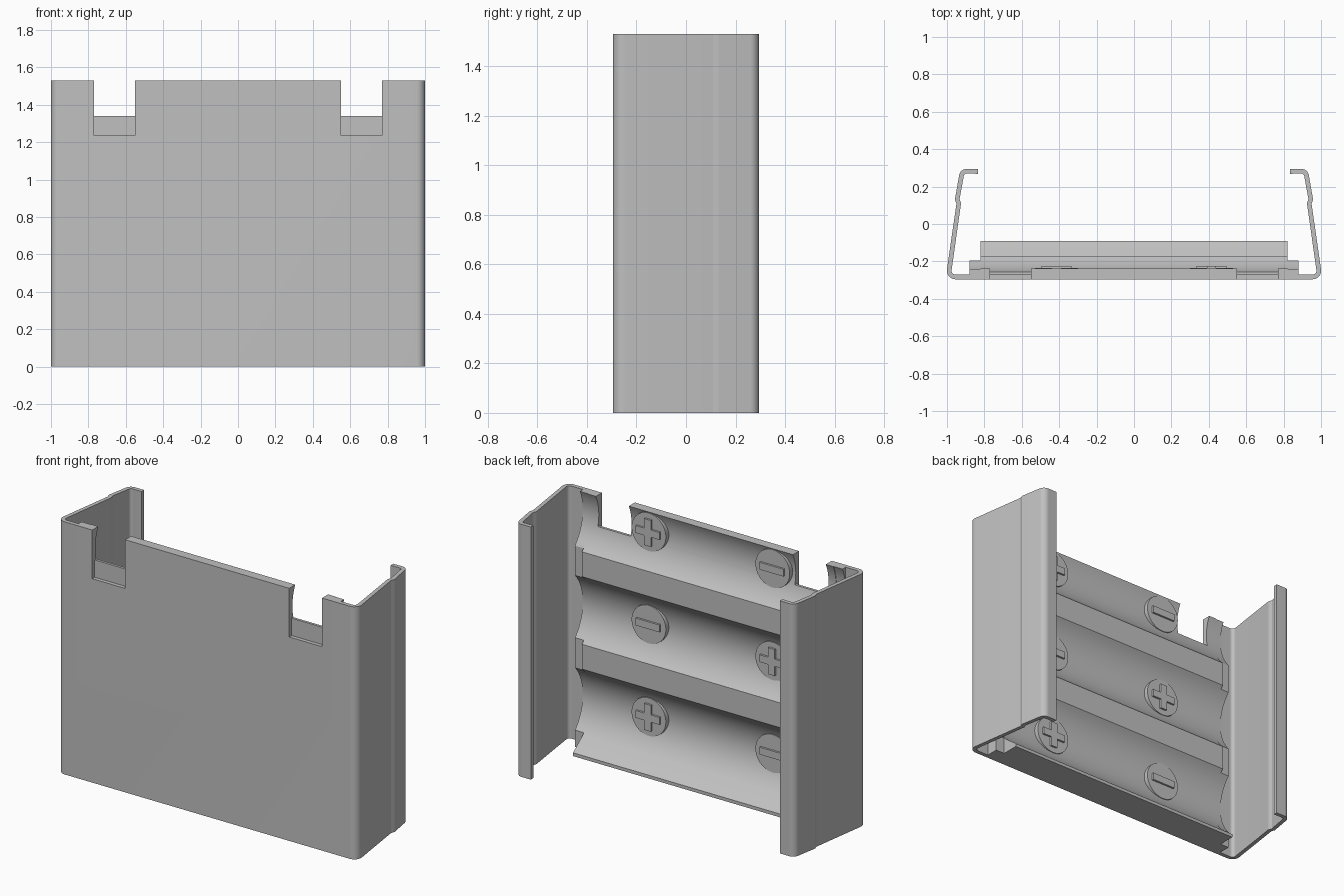
import bpy, bmesh, math
from mathutils import Vector

if "Cube" in bpy.data.objects:
    bpy.data.objects.remove(bpy.data.objects["Cube"], do_unlink=True)

GREY = (0.53, 0.53, 0.53, 1)
grey = bpy.data.materials.new("plain_grey")
grey.use_nodes = True
grey.diffuse_color = GREY
grey.node_tree.nodes["Principled BSDF"].inputs["Base Color"].default_value = GREY

HEIGHT = 1.53
ROWS = (0.29, 0.85, 1.41)      # centre heights of the three troughs
RADIUS, AXIS_Y = 0.278, 0.013  # trough cylinder


def arc(cx, cy, r, a0, a1, n=10):
    angles = [math.radians(a0 + (a1 - a0) * i / n) for i in range(n + 1)]
    return [(cx + r * math.cos(a), cy + r * math.sin(a)) for a in angles]


def prism(name, points, offset):
    """Extrude a closed outline of 3D points along an offset."""
    bm = bmesh.new()
    face = bm.faces.new([bm.verts.new(p) for p in points])
    new = bmesh.ops.extrude_face_region(bm, geom=[face])["geom"]
    bmesh.ops.translate(bm, vec=Vector(offset),
                        verts=[g for g in new if isinstance(g, bmesh.types.BMVert)])
    bmesh.ops.recalc_face_normals(bm, faces=bm.faces)
    mesh = bpy.data.meshes.new(name)
    bm.to_mesh(mesh)
    bm.free()
    mesh.materials.append(grey)
    obj = bpy.data.objects.new(name, mesh)
    bpy.context.collection.objects.link(obj)
    return obj


def box(name, x0, x1, y0, y1, z0, z1):
    outline = [(x0, y0, z0), (x1, y0, z0), (x1, y1, z0), (x0, y1, z0)]
    return prism(name, outline, (0, 0, z1 - z0))


def cut(obj, cutter):
    mod = obj.modifiers.new("notch", 'BOOLEAN')
    mod.operation, mod.solver, mod.object = 'DIFFERENCE', 'EXACT', cutter
    bpy.context.view_layer.objects.active = obj
    bpy.ops.object.modifier_apply(modifier=mod.name)
    bpy.data.objects.remove(cutter, do_unlink=True)


def smooth(obj):
    bpy.ops.object.select_all(action='DESELECT')
    obj.select_set(True)
    bpy.context.view_layer.objects.active = obj
    bpy.ops.object.shade_smooth_by_angle(angle=math.radians(25))


def thicken(path, half):
    """Closed outline of a sheet around a centre line."""
    pts = [Vector(p) for p in path]
    left, right = [], []
    for i, p in enumerate(pts):
        a = (p - pts[max(i - 1, 0)]).normalized()
        b = (pts[min(i + 1, len(pts) - 1)] - p).normalized()
        t = (a + b).normalized()
        side = Vector((-t.y, t.x)) * half
        left.append(p + side)
        right.append(p - side)
    return left + right[::-1]


# Bent sheet shell with sprung side walls and hooked lips
half_path = arc(0.955, -0.25, 0.033, -90, 8)
half_path += [(0.937, 0.11), (0.945, 0.132)]
half_path += arc(0.895, 0.254, 0.028, 8, 97)
half_path += [(0.835, 0.281)]
path = [(-x, y) for x, y in reversed(half_path)] + half_path
shell = prism("shell", [(p.x, p.y, 0) for p in thicken(path, 0.0125)], (0, 0, HEIGHT))

# Trough insert and its stepped end flanges
limit = math.degrees(math.asin(0.205 / RADIUS))
top_limit = math.degrees(math.asin(0.12 / RADIUS))
profile = [(-0.272, 0), (-0.09, 0), (-0.09, 0.02)]
for row in ROWS:
    end = top_limit if row == ROWS[-1] else limit
    profile += arc(AXIS_Y, row, RADIUS, 180 + limit, 180 - end, 20)
profile += [(-0.272, HEIGHT)]
insert = prism("trough_insert", [(-0.82, y, z) for y, z in profile], (1.64, 0, 0))
flange_profile = [(min(y, -0.192) - 0.003, z) for y, z in profile]
flanges = [prism(f"{label}_flange", [(x, y, z) for y, z in flange_profile], (0.065, 0, 0))
           for label, x in (("right", -0.88), ("left", 0.815))]

# Notches in the top edge, cut deeper in the shell than in the insert
for s in (-1, 1):
    x0, x1 = sorted((0.55 * s, 0.77 * s))
    cut(shell, box("shell_cutter", x0, x1, -0.4, -0.2, 1.235, 1.7))
    cut(insert, box("insert_cutter", x0, x1, -0.4, 0.0, 1.34, 1.7))

for obj in (shell, insert, *flanges):
    smooth(obj)

# Raised polarity discs, alternating plus and minus
for i, row in enumerate(ROWS):
    for s in (-1, 1):
        x = 0.415 * s
        plus = (i % 2 == 0) == (s > 0)
        kind = "plus" if plus else "minus"
        disc = prism(f"{kind}_disc_{i + 1}",
                     [(px, -0.266, pz) for px, pz in arc(x, row, 0.115, 0, 350, 35)],
                     (0, 0.03, 0))
        smooth(disc)
        box(f"{kind}_bar_{i + 1}", x - 0.08, x + 0.08, -0.25, -0.224, row - 0.022, row + 0.022)
        if plus:
            for z0, z1 in ((row - 0.08, row - 0.022), (row + 0.022, row + 0.08)):
                box(f"plus_stem_{i + 1}", x - 0.022, x + 0.022, -0.25, -0.224, z0, z1)
